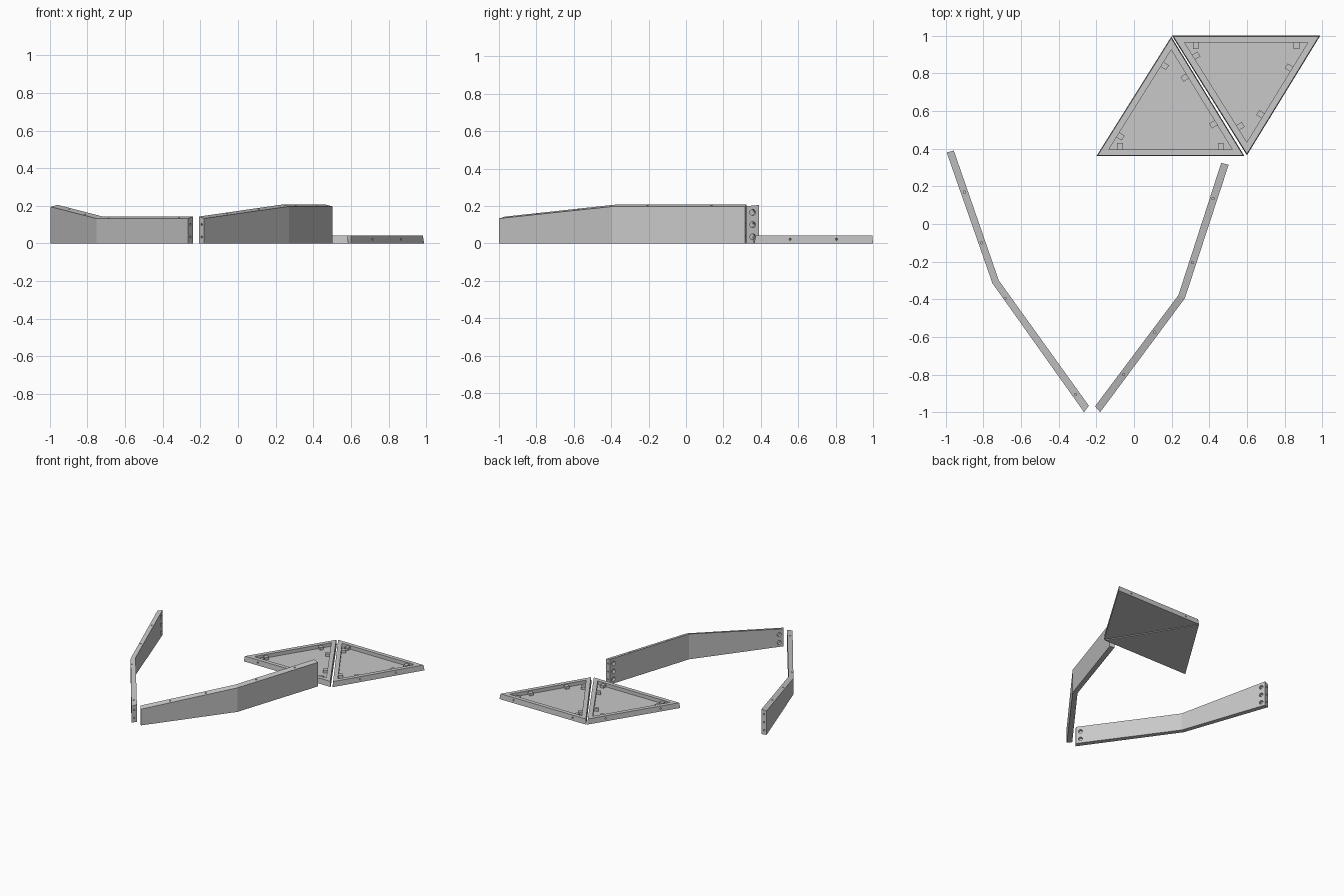
import bpy
import bmesh
from mathutils import Vector, Matrix

cube = bpy.data.objects.get("Cube")
if cube:
    bpy.data.objects.remove(cube, do_unlink=True)

grey = bpy.data.materials.new("light_grey")
grey.use_nodes = True
colour = (0.58, 0.58, 0.58, 1)
grey.diffuse_color = colour
grey.node_tree.nodes["Principled BSDF"].inputs["Base Color"].default_value = colour


def make_object(name, bm):
    bmesh.ops.recalc_face_normals(bm, faces=bm.faces)
    mesh = bpy.data.meshes.new(name)
    bm.to_mesh(mesh)
    bm.free()
    mesh.materials.append(grey)
    obj = bpy.data.objects.new(name, mesh)
    bpy.context.collection.objects.link(obj)
    return obj


def add_drill(bm, centre, axis, radius, length):
    """Cylinder centred on a point and lying along an axis."""
    turn = Vector(axis).to_track_quat("Z", "Y").to_matrix().to_4x4()
    bmesh.ops.create_cone(bm, cap_ends=True, segments=16, radius1=radius,
                          radius2=radius, depth=length,
                          matrix=Matrix.Translation(centre) @ turn)


def cut(obj, drills):
    """Subtract the drills, keep the result and remove the cutter."""
    cutter = make_object("drill_cutter", drills)
    cutter.hide_render = True
    mod = obj.modifiers.new("holes", "BOOLEAN")
    mod.operation = "DIFFERENCE"
    mod.solver = "EXACT"
    mod.use_self = True
    mod.object = cutter
    graph = bpy.context.evaluated_depsgraph_get()
    result = bpy.data.meshes.new_from_object(obj.evaluated_get(graph))
    obj.modifiers.clear()
    if len(result.polygons) > 4:
        obj.data = result
    bpy.data.objects.remove(cutter, do_unlink=True)


def build_wall(name, outer, inner, heights, pins):
    """Bent wall from front to back, its top sloping up to the inner side."""
    lip = 0.01
    bm = bmesh.new()
    rings = []
    for o, i, h in zip(outer, inner, heights):
        corners = ((*o, 0), (*i, 0), (*i, h), (*o, h - lip))
        rings.append([bm.verts.new(c) for c in corners])
    for a, b in zip(rings, rings[1:]):
        for k in range(4):
            n = (k + 1) % 4
            bm.faces.new((a[k], a[n], b[n], b[k]))
    bm.faces.new(rings[0])
    bm.faces.new(rings[-1])
    wall = make_object(name, bm)

    drills = bmesh.new()
    # Round pockets inside each end, with a bolt hole out through the end face
    for end, knee, levels in ((0, 1, (0.035, 0.1)), (-1, 1, (0.035, 0.1, 0.165))):
        o, i = Vector((*outer[end], 0)), Vector((*inner[end], 0))
        along = (Vector((*inner[knee], 0)) - i).normalized()
        across = Vector((-along.y, along.x, 0))
        if across.dot(i - o) < 0:
            across = -across
        for z in levels:
            up = Vector((0, 0, z))
            add_drill(drills, i + along * 0.035 + up, across, 0.016, 0.044)
            add_drill(drills, (o + i) / 2 + along * 0.005 + up, along, 0.006, 0.05)
    # Pin holes along the top
    for x, y, z in pins:
        add_drill(drills, Vector((x, y, z)), (0, 0, 1), 0.006, 0.06)
    cut(wall, drills)


build_wall("right_wall",
           [(-0.265, -1.0), (-0.752, -0.315), (-0.995, 0.38)],
           [(-0.24, -0.965), (-0.718, -0.3), (-0.957, 0.39)],
           [0.143, 0.143, 0.205],
           [(-0.31, -0.905, 0.14), (-0.685, -0.395, 0.14),
            (-0.81, -0.1, 0.16), (-0.9, 0.17, 0.185)])
build_wall("left_wall",
           [(-0.18, -1.0), (0.27, -0.395), (0.503, 0.315)],
           [(-0.207, -0.968), (0.236, -0.378), (0.463, 0.324)],
           [0.143, 0.207, 0.207],
           [(-0.055, -0.8, 0.16), (0.11, -0.575, 0.185),
            (0.31, -0.205, 0.2), (0.42, 0.135, 0.2)])


def build_panel(name, place):
    """Triangular tray with a raised rim, nut blocks and bolt holes."""
    corners = [place(*p) for p in ((-0.2, 0.36), (0.587, 0.36), (0.198, 0.995))]
    sides = [(corners[k], corners[(k + 1) % 3]) for k in range(3)]
    lengths = [(b - a).length for a, b in sides]
    total = sum(lengths)
    centre = sum((corners[k] * lengths[(k + 1) % 3] for k in range(3)), Vector()) / total
    area = (corners[1] - corners[0]).cross(corners[2] - corners[0]).length / 2
    inradius = 2 * area / total
    height, floor, rim = 0.043, 0.014, 0.037

    bm = bmesh.new()
    rings = []
    for inset, z in ((0, 0), (0.004, height), (rim, height), (rim, floor)):
        s = 1 - inset / inradius
        rings.append([bm.verts.new(centre + (c - centre) * s + Vector((0, 0, z)))
                      for c in corners])
    for a, b in zip(rings, rings[1:]):
        for k in range(3):
            n = (k + 1) % 3
            bm.faces.new((a[k], a[n], b[n], b[k]))
    bm.faces.new(rings[0])
    bm.faces.new(rings[-1])
    tray = make_object(name, bm)

    drills, blocks = bmesh.new(), bmesh.new()
    for (a, b), spots in zip(sides, ((0.16, 0.84), (0.31, 0.7), (0.2, 0.79))):
        along = (b - a).normalized()
        inward = Vector((-along.y, along.x, 0))
        if inward.dot(centre - a) < 0:
            inward = -inward
        turn = Matrix((along, inward, (0, 0, 1))).transposed().to_4x4()
        for t in spots:
            spot = a.lerp(b, t)
            add_drill(drills, spot + inward * 0.01 + Vector((0, 0, 0.022)),
                      inward, 0.006, 0.04)
            base = spot + inward * (rim + 0.016) + Vector((0, 0, 0.024))
            size = Matrix.Diagonal((0.03, 0.034, 0.022, 1))
            bmesh.ops.create_cube(blocks, size=1,
                                  matrix=Matrix.Translation(base) @ turn @ size)
    cut(tray, drills)
    make_object(name + "_nut_blocks", blocks)


# The second panel is the first one flipped back to front and shifted sideways
build_panel("front_panel", lambda x, y: Vector((x, y, 0)))
build_panel("back_panel", lambda x, y: Vector((x + 0.402, 1.36 - y, 0)))
